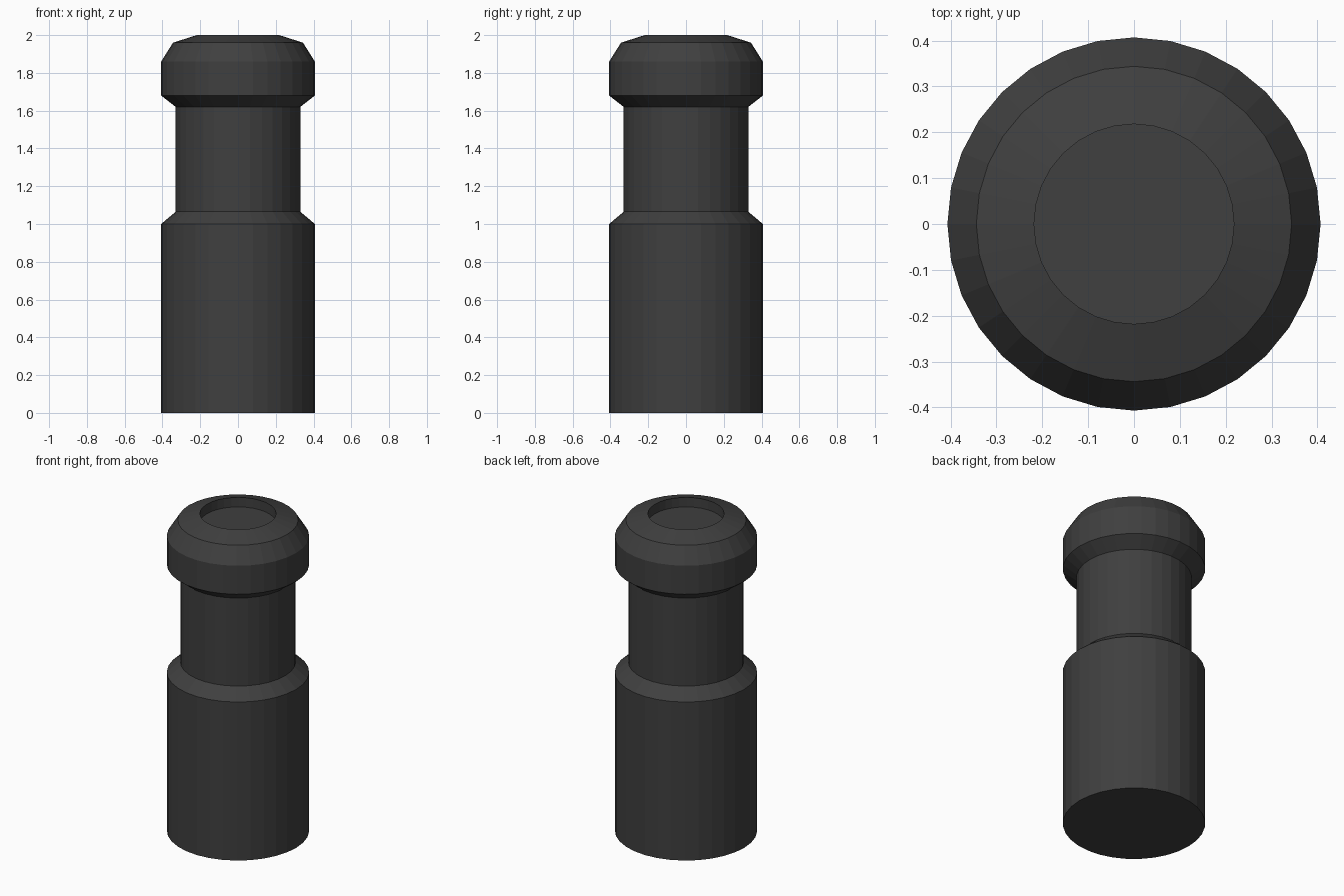
import bpy, bmesh
from math import cos, sin, tau

if "Cube" in bpy.data.objects:
    bpy.data.objects.remove(bpy.data.objects["Cube"])

SEGMENTS = 32

# Outer profile (radius, height), ending in a shallow recess in the top
profile = [(0.407, 0), (0.407, 1.0), (0.33, 1.065), (0.33, 1.62),
           (0.407, 1.68), (0.407, 1.86), (0.344, 1.96), (0.218, 2.0),
           (0.218, 1.94)]

# Spin the profile into rings, bridge them and cap both ends
bm = bmesh.new()
rings = [[bm.verts.new((r * cos(tau * i / SEGMENTS), r * sin(tau * i / SEGMENTS), z))
          for i in range(SEGMENTS)] for r, z in profile]
for low, high in zip(rings, rings[1:]):
    for i in range(SEGMENTS):
        j = (i + 1) % SEGMENTS
        bm.faces.new((low[i], low[j], high[j], high[i]))
bm.faces.new(rings[0][::-1])
bm.faces.new(rings[-1])

mesh = bpy.data.meshes.new("bollard")
bm.to_mesh(mesh)
bm.free()
bollard = bpy.data.objects.new("bollard", mesh)
bpy.context.collection.objects.link(bollard)

# Dark grey finish
dark = bpy.data.materials.new("dark_grey")
dark.diffuse_color = (0.05, 0.05, 0.05, 1)
dark.use_nodes = True
dark.node_tree.nodes["Principled BSDF"].inputs["Base Color"].default_value = dark.diffuse_color
mesh.materials.append(dark)
